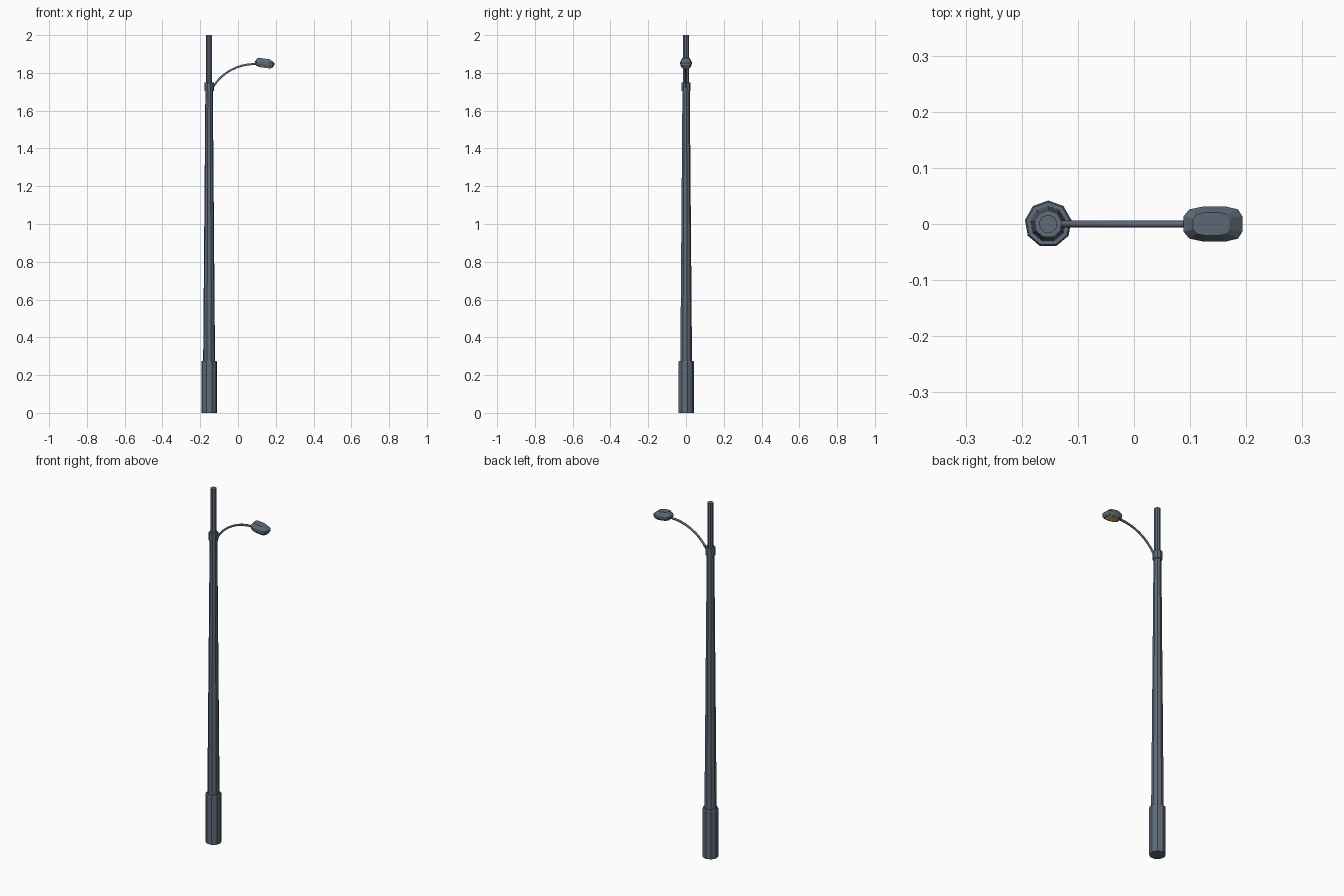
import bpy, bmesh, math

if "Cube" in bpy.data.objects:
    bpy.data.objects.remove(bpy.data.objects["Cube"])

POLE_X, SIDES = -0.153, 9


def material(name, color):
    m = bpy.data.materials.new(name)
    m.diffuse_color = color
    m.use_nodes = True
    m.node_tree.nodes["Principled BSDF"].inputs["Base Color"].default_value = m.diffuse_color
    return m


steel = material("blue_grey_steel", (0.115, 0.145, 0.19, 1))
glow = material("warm_lens", (0.65, 0.48, 0.16, 1))


def loft(name, rings, mat):
    """Skin a stack of equal-length closed rings and cap both ends."""
    bm = bmesh.new()
    loops = [[bm.verts.new(p) for p in ring] for ring in rings]
    for a, b in zip(loops, loops[1:]):
        for i in range(len(a)):
            j = (i + 1) % len(a)
            bm.faces.new((a[i], a[j], b[j], b[i]))
    bm.faces.new(loops[0][::-1])
    bm.faces.new(loops[-1])
    bmesh.ops.recalc_face_normals(bm, faces=bm.faces)
    me = bpy.data.meshes.new(name)
    bm.to_mesh(me)
    bm.free()
    me.materials.append(mat)
    ob = bpy.data.objects.new(name, me)
    bpy.context.collection.objects.link(ob)
    return ob


def pole_section(name, profile):
    """Nine-sided section of the pole from (radius, height) pairs."""
    angles = [math.pi / 2 + 2 * math.pi * i / SIDES for i in range(SIDES)]
    loft(name, [[(POLE_X + r * math.cos(a), r * math.sin(a), z) for a in angles]
                for r, z in profile], steel)


# Pole
pole_section("pole_base", [(0.042, 0), (0.042, 0.27), (0.039, 0.276)])
pole_section("pole_shaft", [(0.032, 0.27), (0.020, 1.72)])
pole_section("arm_collar", [(0.025, 1.705), (0.025, 1.75)])
pole_section("pole_top", [(0.0165, 1.74), (0.0165, 2.0)])

# Curved arm
path = [(-0.145, 1.708), (-0.128, 1.731), (-0.109, 1.757), (-0.087, 1.780),
        (-0.062, 1.800), (-0.034, 1.817), (-0.005, 1.830), (0.024, 1.839),
        (0.056, 1.845), (0.10, 1.848)]
cu = bpy.data.curves.new("arm", "CURVE")
cu.dimensions = "3D"
cu.bevel_depth, cu.bevel_resolution = 0.006, 1
cu.use_fill_caps = True
sp = cu.splines.new("POLY")
sp.points.add(len(path) - 1)
for pt, (x, z) in zip(sp.points, path):
    pt.co = (x, 0, z, 1)
cu.materials.append(steel)
bpy.context.collection.objects.link(bpy.data.objects.new("arm", cu))

# Lamp head: one rounded outline, scaled at each level and tilted down outward
half = [(-0.052, 0.014), (-0.042, 0.026), (-0.018, 0.031),
        (0.024, 0.031), (0.045, 0.026), (0.0525, 0.014)]
outline = half + [(x, -y) for x, y in reversed(half)]
HEAD_X, HEAD_Z = 0.1405, 1.853


def head_ring(sx, sy, z, tilt, shift=0):
    return [(HEAD_X + shift + x * sx, y * sy, HEAD_Z + z - tilt * x)
            for x, y in outline]


loft("lamp_head", [head_ring(0.80, 0.82, -0.021, 0.08),
                   head_ring(0.97, 0.97, -0.010, 0.08),
                   head_ring(1.0, 1.0, 0.003, 0.08),
                   head_ring(0.62, 0.66, 0.023, 0.09, -0.003)], steel)
loft("lamp_lens", [head_ring(0.62, 0.62, -0.026, 0.08),
                   head_ring(0.72, 0.74, -0.019, 0.08)], glow)
